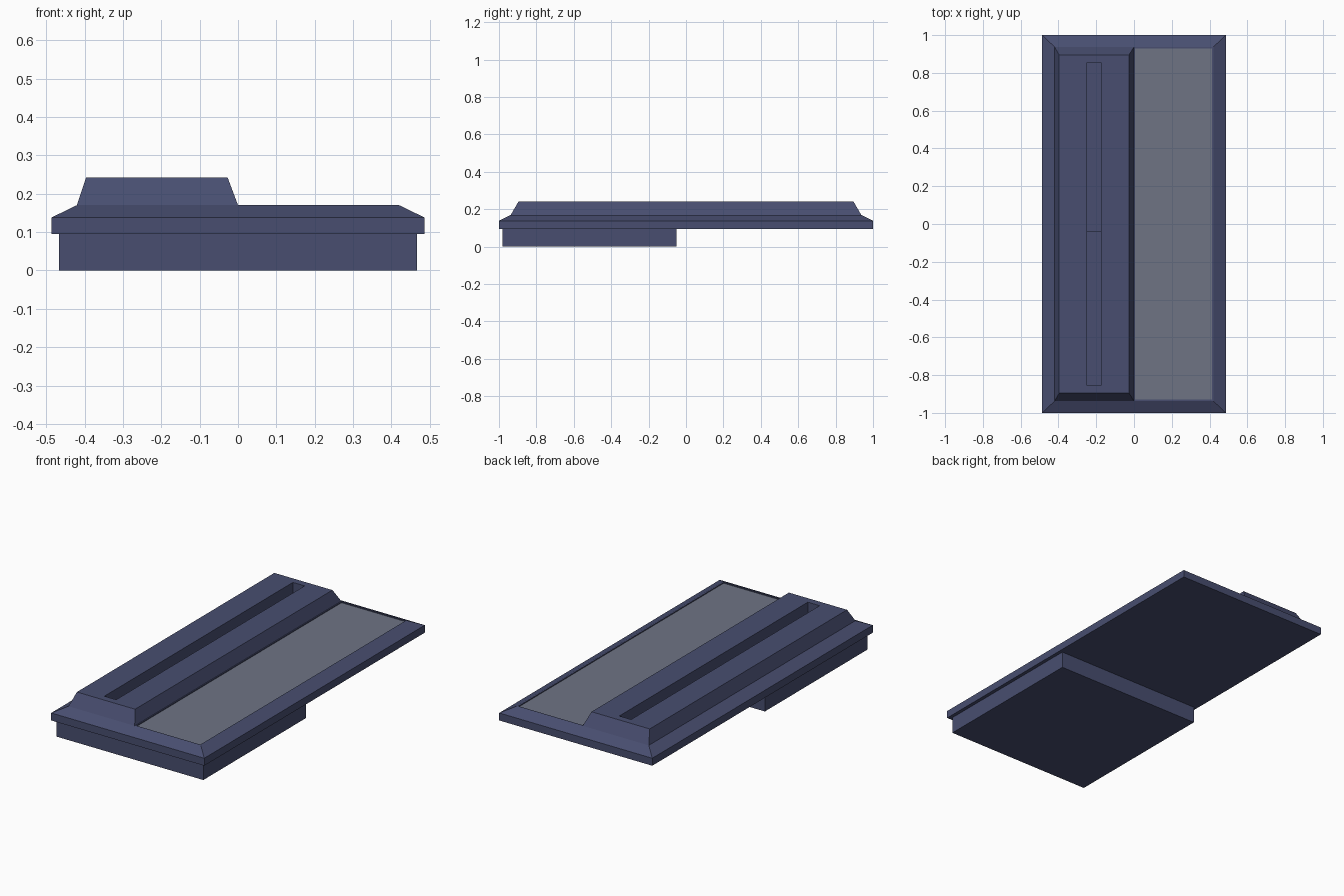
import bpy
import bmesh

cube = bpy.data.objects.get("Cube")
if cube:
    bpy.data.objects.remove(cube, do_unlink=True)


def make_material(name, color):
    mat = bpy.data.materials.new(name)
    mat.use_nodes = True
    mat.diffuse_color = color
    mat.node_tree.nodes["Principled BSDF"].inputs["Base Color"].default_value = color
    return mat


navy = make_material("slate navy", (0.065, 0.076, 0.162, 1))
grey = make_material("panel grey", (0.156, 0.175, 0.231, 1))


def loft(name, rings, mat, bottom=True, top=True):
    """Join rectangles (x0, x1, y0, y1, z) in order, with optional end caps."""
    bm = bmesh.new()
    loops = []
    for x0, x1, y0, y1, z in rings:
        corners = ((x0, y0), (x1, y0), (x1, y1), (x0, y1))
        loops.append([bm.verts.new((x, y, z)) for x, y in corners])
    for a, b in zip(loops, loops[1:]):
        for i in range(4):
            j = (i + 1) % 4
            bm.faces.new((a[i], a[j], b[j], b[i]))
    if bottom:
        bm.faces.new(loops[0][::-1])
    if top:
        bm.faces.new(loops[-1])
    mesh = bpy.data.meshes.new(name)
    bm.to_mesh(mesh)
    bm.free()
    mesh.materials.append(mat)
    obj = bpy.data.objects.new(name, mesh)
    bpy.context.collection.objects.link(obj)
    return obj


DECK = 0.17      # height of the deck
RECESS = 0.165   # height of the sunken panel

# Block under the front half
loft("base_block", [(-0.466, 0.466, -0.98, -0.05, 0),
                    (-0.466, 0.466, -0.98, -0.05, 0.095)], navy)

# Slab with a bevelled rim, open on top where the ridge and tray close it
loft("slab", [(-0.486, 0.486, -1, 1, 0.095),
              (-0.486, 0.486, -1, 1, 0.138),
              (-0.42, 0.42, -0.937, 0.937, DECK)], navy, top=False)

# Raised ridge with sloping sides and a long slot sunk into it
loft("slotted_ridge", [(-0.42, 0, -0.937, 0.937, DECK),
                       (-0.396, -0.027, -0.895, 0.895, 0.242),
                       (-0.25, -0.175, -0.855, 0.855, 0.242),
                       (-0.25, -0.175, -0.855, 0.855, 0.105)], navy, bottom=False)

# Step in the floor of the slot
loft("slot_floor_step", [(-0.25, -0.175, -0.855, -0.04, 0.105),
                         (-0.25, -0.175, -0.855, -0.04, 0.113)], navy, bottom=False)

# Shallow tray in the deck, and the grey panel lying in it
panel = (0.006, 0.412, -0.93, 0.93)
loft("panel_tray", [(0, 0.42, -0.937, 0.937, DECK),
                    (*panel, DECK),
                    (*panel, RECESS)], navy, bottom=False, top=False)
loft("grey_panel", [(*panel, RECESS - 0.005),
                    (*panel, RECESS)], grey)
